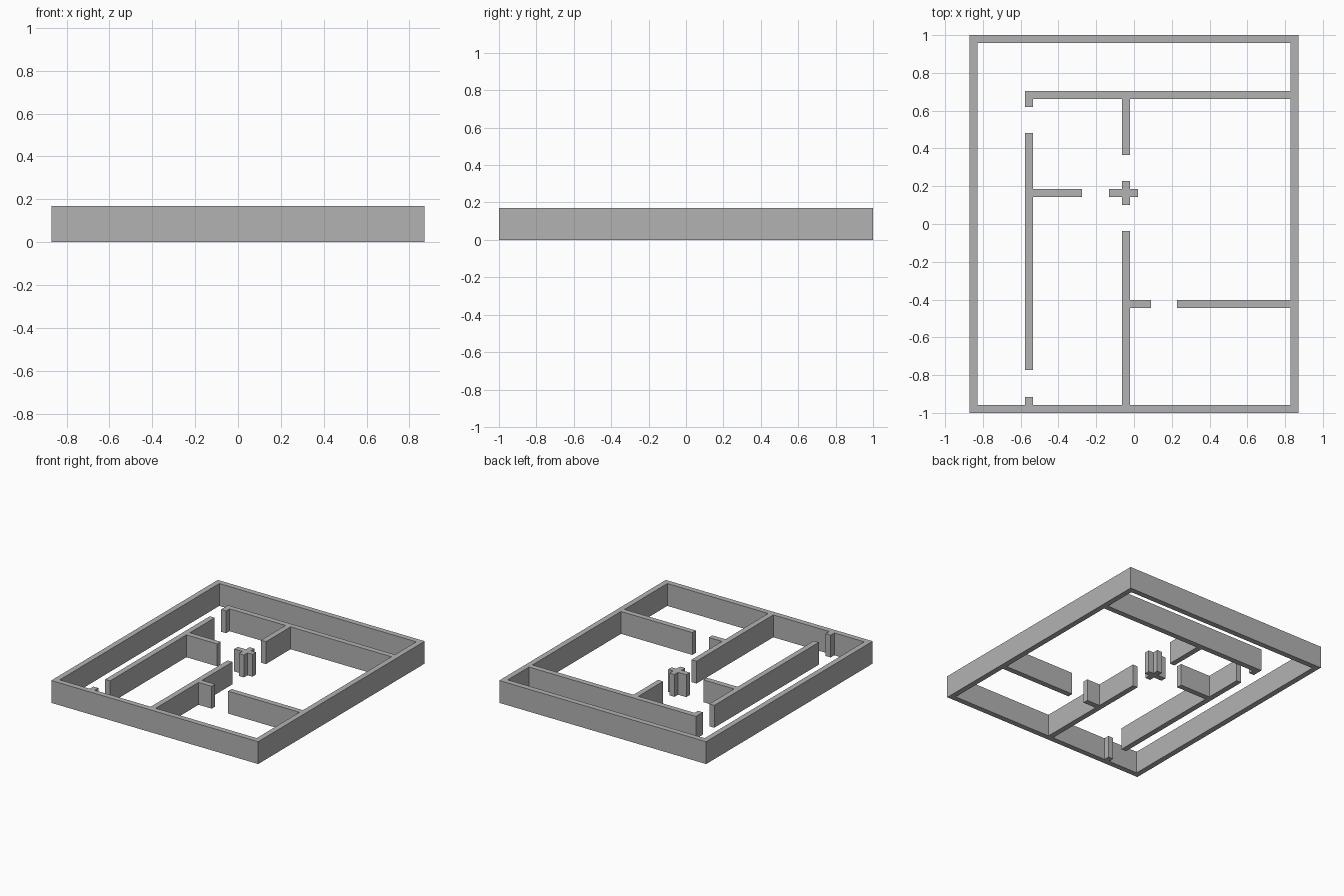
import bpy
import bmesh

HEIGHT = 0.17
T = 0.042                 # wall thickness
HX, HY = 0.87, 1.0        # outer half sizes
IX, IY = HX - T, HY - T   # inner half sizes

cube = bpy.data.objects.get("Cube")
if cube:
    bpy.data.objects.remove(cube)

plaster = bpy.data.materials.new("plaster_grey")
plaster.use_nodes = True
grey = (0.45, 0.45, 0.45, 1)
plaster.diffuse_color = grey
plaster.node_tree.nodes["Principled BSDF"].inputs["Base Color"].default_value = grey


def raise_plan(name, plan):
    """Extrude a bmesh floor plan to wall height and make it an object."""
    flat = plan.faces[:]
    top = bmesh.ops.extrude_face_region(plan, geom=flat, use_keep_orig=True)["geom"]
    verts = [g for g in top if isinstance(g, bmesh.types.BMVert)]
    bmesh.ops.translate(plan, verts=verts, vec=(0, 0, HEIGHT))
    bmesh.ops.recalc_face_normals(plan, faces=plan.faces[:])
    mesh = bpy.data.meshes.new(name)
    plan.to_mesh(mesh)
    plan.free()
    mesh.materials.append(plaster)
    obj = bpy.data.objects.new(name, mesh)
    bpy.context.collection.objects.link(obj)


def outline(name, points):
    plan = bmesh.new()
    plan.faces.new([plan.verts.new((x, y, 0)) for x, y in points])
    raise_plan(name, plan)


def wall(name, axis, centre, spans):
    """Straight wall along an axis; gaps between the spans are doorways."""
    plan = bmesh.new()
    lo, hi = centre - T / 2, centre + T / 2
    for a, b in spans:
        points = [(a, lo), (b, lo), (b, hi), (a, hi)]
        if axis == "y":
            points = [(y, x) for x, y in points]
        plan.faces.new([plan.verts.new((x, y, 0)) for x, y in points])
    raise_plan(name, plan)


# Outer walls: one mitred rectangular ring
ring = bmesh.new()
corners = [(-1, -1), (1, -1), (1, 1), (-1, 1)]
outer = [ring.verts.new((sx * HX, sy * HY, 0)) for sx, sy in corners]
inner = [ring.verts.new((sx * IX, sy * IY, 0)) for sx, sy in corners]
for i in range(4):
    j = (i + 1) % 4
    ring.faces.new((outer[i], outer[j], inner[j], inner[i]))
raise_plan("outer_walls", ring)

# Inner wall centre lines
HALL, MID = -0.555, -0.042
BACK, CROSS, FRONT = 0.682, 0.164, -0.423
h = T / 2

# Hall wall with doorways near both ends
wall("hall_wall", "y", HALL, [(-IY, -0.915), (-0.773, 0.483), (0.62, BACK - h)])
wall("back_wall", "x", BACK, [(HALL - h, IX)])

# Central wall, interrupted by the doorways around the pillar
wall("middle_wall", "y", MID, [(-IY, -0.037), (0.365, BACK - h)])
wall("left_room_wall", "x", CROSS, [(HALL + h, -0.275)])
wall("right_room_wall", "x", FRONT, [(MID + h, 0.09), (0.228, IX)])

# Cross-shaped pillar between the doorways
x0, x1, y0, y1 = -0.132, 0.021, 0.10, 0.228
l, r, b, t = MID - h, MID + h, CROSS - h, CROSS + h
outline("cross_pillar", [(l, y0), (r, y0), (r, b), (x1, b), (x1, t), (r, t),
                         (r, y1), (l, y1), (l, t), (x0, t), (x0, b), (l, b)])
